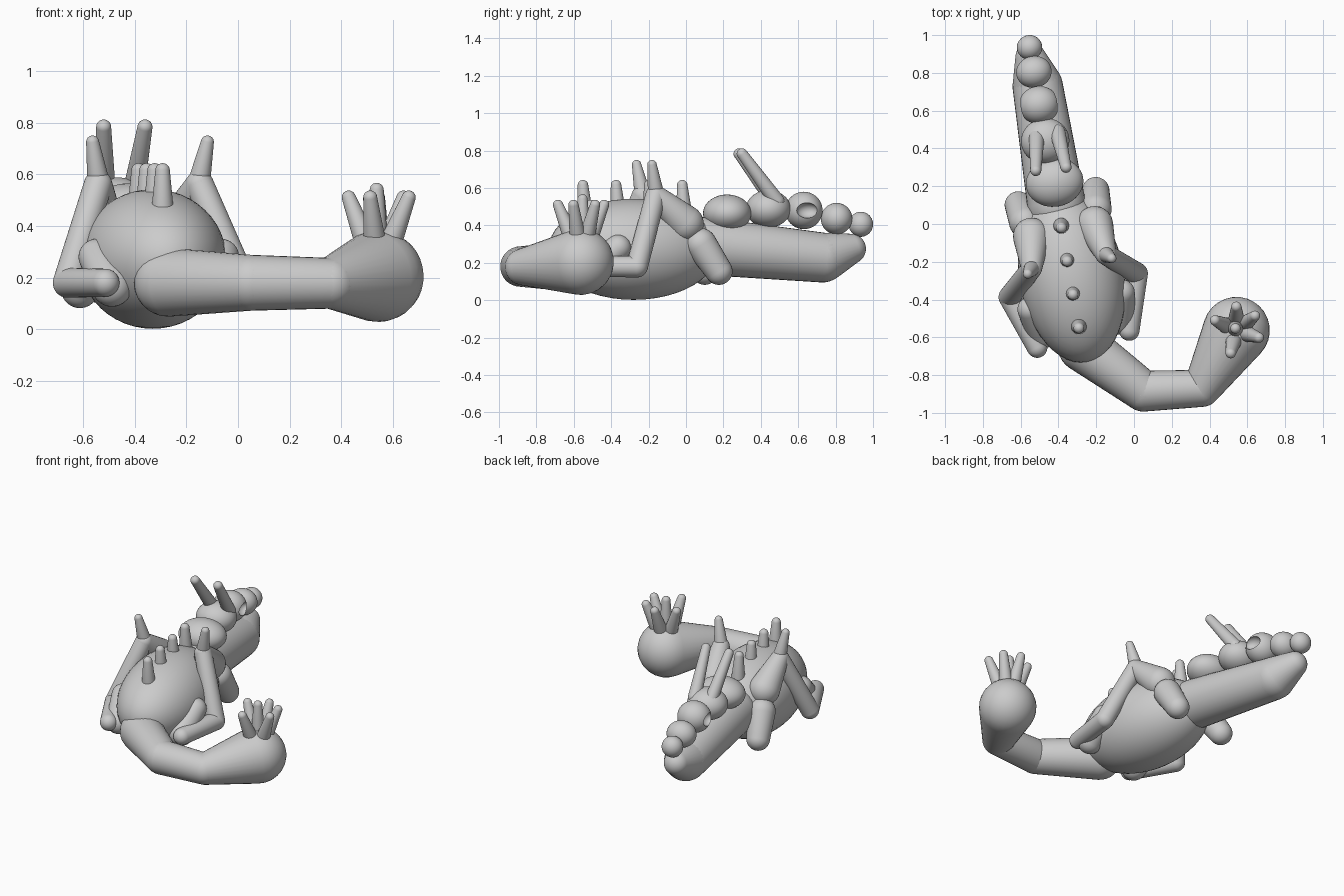
import bpy, bmesh, math
from mathutils import Vector, Matrix

if "Cube" in bpy.data.objects:
    bpy.data.objects.remove(bpy.data.objects["Cube"], do_unlink=True)

grey = bpy.data.materials.new("stone_grey")
grey.use_nodes = True
COLOUR = (0.6, 0.6, 0.6, 1)
grey.diffuse_color = COLOUR
grey.node_tree.nodes["Principled BSDF"].inputs["Base Color"].default_value = COLOUR

# Body frame: turned a little about z
TURN = Matrix.Rotation(math.radians(10.5), 4, "Z")
BODY = Matrix.Translation((-0.33, -0.28, 0)) @ TURN


def finish(name, bm):
    mesh = bpy.data.meshes.new(name)
    bmesh.ops.recalc_face_normals(bm, faces=bm.faces)
    for face in bm.faces:
        face.smooth = True
    bm.to_mesh(mesh)
    bm.free()
    mesh.materials.append(grey)
    obj = bpy.data.objects.new(name, mesh)
    bpy.context.collection.objects.link(obj)
    return obj


def ellipsoid(name, centre, radii):
    bm = bmesh.new()
    shape = Matrix.Translation(centre) @ TURN @ Matrix.Diagonal((*radii, 1))
    bmesh.ops.create_uvsphere(bm, u_segments=48, v_segments=24, radius=1, matrix=shape)
    return finish(name, bm)


def capsule(name, start, end, r0, r1, sides=32, cap=8):
    """Tapered limb with round ends, lathed round its axis."""
    start, end = Vector(start), Vector(end)
    axis = end - start
    length = axis.length
    lean = math.asin((r0 - r1) / length)
    profile = []
    for i in range(cap + 1):
        a = -math.pi / 2 + (math.pi / 2 + lean) * i / cap
        profile.append((r0 * math.cos(a), r0 * math.sin(a)))
    for i in range(cap + 1):
        a = lean + (math.pi / 2 - lean) * i / cap
        profile.append((r1 * math.cos(a), length + r1 * math.sin(a)))
    bm = bmesh.new()
    verts = [bm.verts.new((r, 0, z)) for r, z in profile]
    edges = [bm.edges.new(pair) for pair in zip(verts, verts[1:])]
    bmesh.ops.spin(bm, geom=verts + edges, cent=(0, 0, 0), axis=(0, 0, 1),
                   angle=math.tau, steps=sides, use_merge=True)
    bmesh.ops.remove_doubles(bm, verts=bm.verts, dist=1e-5)
    place = Matrix.Translation(start) @ axis.to_track_quat("Z", "Y").to_matrix().to_4x4()
    bmesh.ops.transform(bm, matrix=place, verts=bm.verts)
    return finish(name, bm)


def chain(name, joints):
    for i, ((p, r), (q, s)) in enumerate(zip(joints, joints[1:])):
        capsule(f"{name}_{i + 1}", p, q, r, s)


# Torso and back spikes
ellipsoid("torso", (-0.33, -0.28, 0.272), (0.277, 0.46, 0.27))
for i in range(4):
    x, y = -0.385 + 0.031 * i, -0.01 - 0.177 * i
    capsule(f"back_spike_{i + 1}", (x, y, 0.47), (x, y - 0.01, 0.615), 0.042, 0.028)

# Legs, mirrored across the body frame
LEGS = {
    "bent_leg": [((0.17, 0.25, 0.41), 0.098), ((0.2, 0.083, 0.56), 0.055),
                 ((0.343, -0.045, 0.18), 0.058), ((0.248, -0.335, 0.18), 0.054)],
    "knee_spike": [((0.2, 0.083, 0.58), 0.042), ((0.226, 0.058, 0.725), 0.025)],
    "front_leg": [((0.19, 0.33, 0.3), 0.085), ((0.208, 0.425, 0.155), 0.073)],
    "rear_leg": [((0.245, -0.13, 0.28), 0.07), ((0.211, -0.27, 0.165), 0.078)],
}
for side, word in ((1, "left"), (-1, "right")):
    for name, joints in LEGS.items():
        chain(f"{word}_{name}", [(BODY @ Vector((side * x, y, z)), r)
                                 for (x, y, z), r in joints])

# Tail with a spiked club
CLUB = Vector((0.542, -0.563, 0.205))
chain("tail", [((-0.27, -0.65, 0.182), 0.133), ((0.05, -0.885, 0.18), 0.108),
               ((0.36, -0.87, 0.178), 0.098), (CLUB, 0.177)])
capsule("club_spike_centre", CLUB + Vector((-0.005, 0.01, 0.15)),
        CLUB + Vector((-0.005, 0.01, 0.335)), 0.042, 0.027)
for i, deg in enumerate((90, 38, -18, -104, 155)):
    out = Vector((math.cos(math.radians(deg)), math.sin(math.radians(deg)), 0))
    capsule(f"club_spike_{i + 1}", CLUB + out * 0.06 + Vector((0, 0, 0.15)),
            CLUB + out * 0.125 + Vector((0, 0, 0.305)), 0.042, 0.027)

# Neck and long lower jaw
chain("jaw", [((-0.41, 0.1, 0.29), 0.155), ((-0.51, 0.73, 0.228), 0.133),
              ((-0.548, 0.882, 0.275), 0.08)])

# Neck, skull and snout lumps
ellipsoid("neck_lump", (-0.42, 0.22, 0.465), (0.153, 0.128, 0.1))
ellipsoid("skull", (-0.47, 0.44, 0.488), (0.128, 0.12, 0.1))
brow = ellipsoid("brow", (-0.503, 0.63, 0.48), (0.107, 0.1, 0.1))
ellipsoid("snout", (-0.53, 0.805, 0.436), (0.094, 0.084, 0.084))
ellipsoid("nose", (-0.553, 0.935, 0.406), (0.067, 0.065, 0.067))

# Hollow eye sockets
for side, word in ((1, "left"), (-1, "right")):
    centre = Vector((-0.503, 0.63, 0.48)) + TURN @ Vector((side * 0.1, 0, 0))
    cutter = ellipsoid(f"{word}_eye_cutter", centre, (0.045, 0.057, 0.041))
    cutter.hide_render = True
    cutter.hide_set(True)
    cut = brow.modifiers.new(f"{word}_eye_socket", "BOOLEAN")
    cut.operation = "DIFFERENCE"
    cut.object = cutter
bpy.ops.object.select_all(action="DESELECT")
bpy.context.view_layer.objects.active = brow
brow.select_set(True)
bpy.ops.object.shade_smooth_by_angle(angle=math.radians(35))
for cut in [m.name for m in brow.modifiers if m.type == "BOOLEAN"]:
    bpy.ops.object.modifier_apply(modifier=cut)
brow.data.set_sharp_from_angle(angle=math.radians(35))
for word in ("left", "right"):
    bpy.data.objects.remove(bpy.data.objects[f"{word}_eye_cutter"], do_unlink=True)

# Swept-back horns
capsule("right_horn", (-0.515, 0.47, 0.53), (-0.52, 0.283, 0.783), 0.042, 0.029)
capsule("left_horn", (-0.405, 0.485, 0.53), (-0.36, 0.3, 0.783), 0.042, 0.029)
